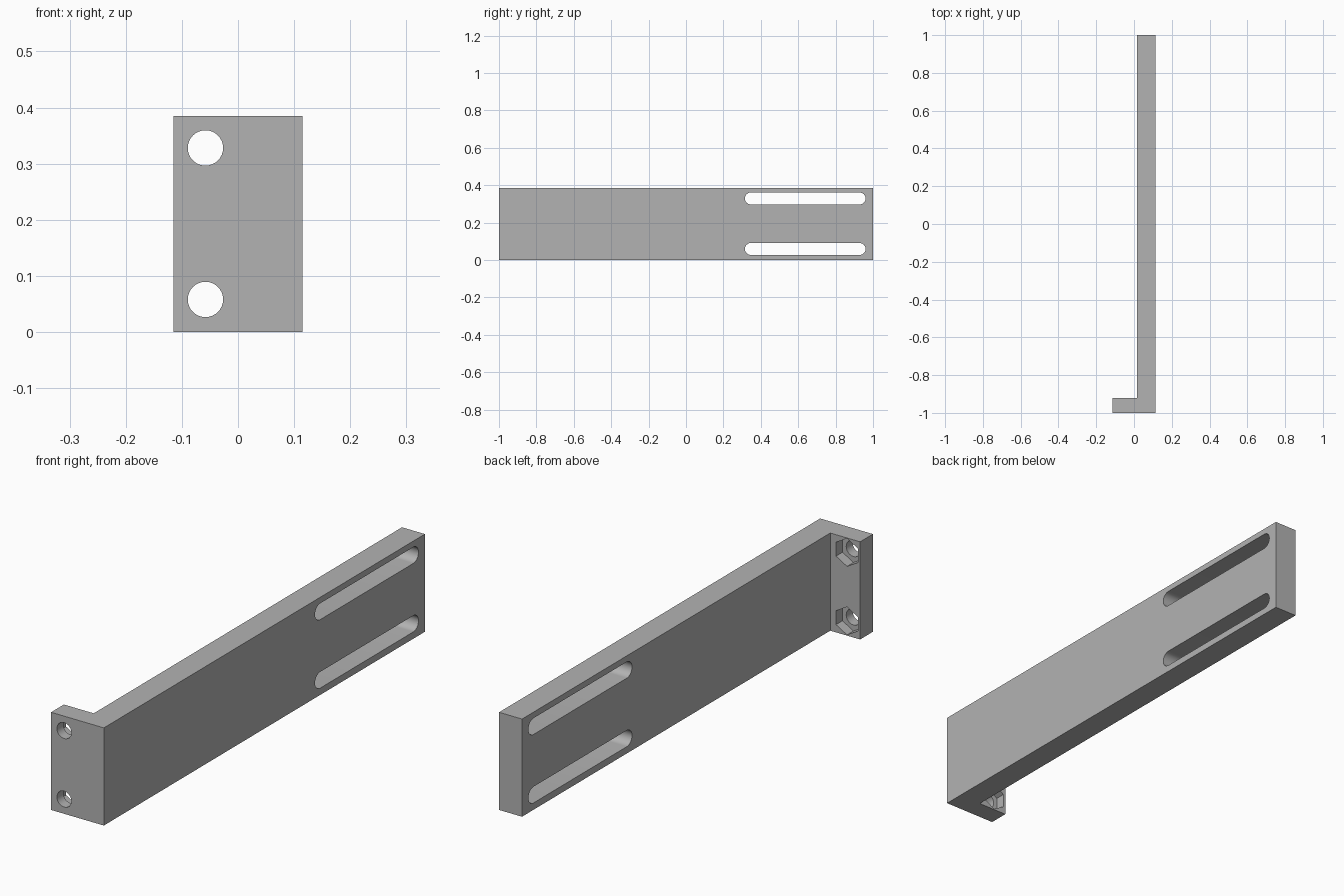
import bpy, bmesh, math
from mathutils import Vector

if "Cube" in bpy.data.objects:
    bpy.data.objects.remove(bpy.data.objects["Cube"], do_unlink=True)

HEIGHT = 0.385
HALF_W = 0.115
ROWS = (0.058, 0.328)      # heights of the holes and slots
HOLE_X = -0.058

grey = bpy.data.materials.new("plain grey")
grey.use_nodes = True
grey.diffuse_color = (0.45, 0.45, 0.45, 1)
grey.node_tree.nodes["Principled BSDF"].inputs["Base Color"].default_value = grey.diffuse_color


def prism(name, outline, sweep):
    """Extrude a closed outline along a sweep vector."""
    bm = bmesh.new()
    face = bm.faces.new([bm.verts.new(p) for p in outline])
    ext = bmesh.ops.extrude_face_region(bm, geom=[face])
    verts = [v for v in ext["geom"] if isinstance(v, bmesh.types.BMVert)]
    bmesh.ops.translate(bm, verts=verts, vec=Vector(sweep))
    bmesh.ops.recalc_face_normals(bm, faces=bm.faces)
    mesh = bpy.data.meshes.new(name)
    bm.to_mesh(mesh)
    bm.free()
    mesh.materials.append(grey)
    obj = bpy.data.objects.new(name, mesh)
    bpy.context.collection.objects.link(obj)
    return obj


def ring(radius, sides, start=0.0):
    return [(radius * math.cos(start + math.tau * i / sides),
             radius * math.sin(start + math.tau * i / sides)) for i in range(sides)]


def slot_outline(y0, y1, z, r, steps=16):
    """Long slot with round ends, in the YZ plane."""
    pts = []
    for centre, start in ((y1 - r, -math.pi / 2), (y0 + r, math.pi / 2)):
        for i in range(steps + 1):
            a = start + math.pi * i / steps
            pts.append((-0.1, centre + r * math.cos(a), z + r * math.sin(a)))
    return pts


# L-shaped bracket: long arm with a short flange at the front
plan = [(-HALF_W, -1), (HALF_W, -1), (HALF_W, 1), (0.015, 1), (0.015, -0.92), (-HALF_W, -0.92)]
bracket = prism("bracket", [(x, y, 0) for x, y in plan], (0, 0, HEIGHT))

# Cutters: slots through the arm, bolt holes and hexagonal nut pockets in the flange
cutters = []
for z in ROWS:
    cutters.append(prism("slot_cutter", slot_outline(0.315, 0.96, z + 0.001, 0.032), (0.4, 0, 0)))
    cutters.append(prism("bolt_hole_cutter",
                         [(HOLE_X + a, -1.1, z + b) for a, b in ring(0.0315, 32)], (0, 0.3, 0)))
    cutters.append(prism("nut_pocket_cutter",
                         [(HOLE_X + a, -0.96, z + b) for a, b in ring(0.055, 6, math.pi / 6)],
                         (0, 0.1, 0)))

bpy.ops.object.select_all(action='DESELECT')
bpy.context.view_layer.objects.active = bracket
bracket.select_set(True)
for cutter in cutters:
    mod = bracket.modifiers.new("cut", 'BOOLEAN')
    mod.operation = 'DIFFERENCE'
    mod.solver = 'EXACT'
    mod.object = cutter
    bpy.ops.object.modifier_apply(modifier=mod.name)
    bpy.data.objects.remove(cutter, do_unlink=True)

bpy.ops.object.shade_smooth_by_angle(angle=math.radians(30))
